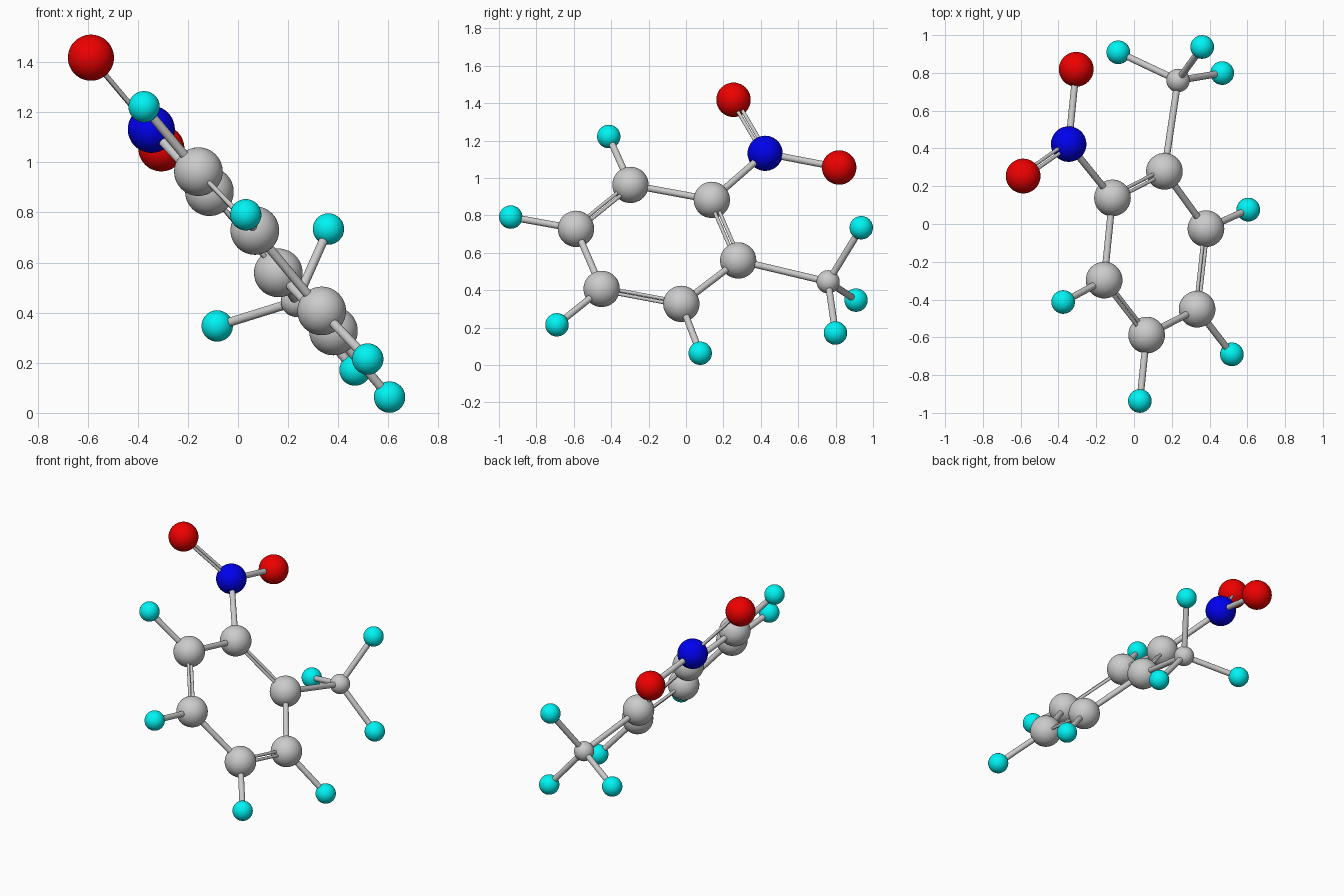
import bpy
from mathutils import Vector

if "Cube" in bpy.data.objects:
    bpy.data.objects.remove(bpy.data.objects["Cube"])

# atom name: (kind, position)
ATOMS = {
    "ring_carbon_1": ("carbon", (-.114, .138, .883)),
    "ring_carbon_2": ("carbon", (.161, .279, .559)),
    "ring_carbon_3": ("carbon", (.381, -.025, .327)),
    "ring_carbon_4": ("carbon", (.334, -.451, .407)),
    "ring_carbon_5": ("carbon", (.067, -.588, .728)),
    "ring_carbon_6": ("carbon", (-.158, -.297, .963)),
    "nitrogen": ("nitrogen", (-.346, .423, 1.132)),
    "oxygen_single": ("oxygen", (-.306, .819, 1.056)),
    "oxygen_double": ("oxygen", (-.587, .254, 1.418)),
    "methyl_carbon": ("small_carbon", (.233, .760, .445)),
    "methyl_hydrogen_1": ("hydrogen", (-.083, .909, .347)),
    "methyl_hydrogen_2": ("hydrogen", (.361, .937, .734)),
    "methyl_hydrogen_3": ("hydrogen", (.467, .799, .171)),
    "ring_hydrogen_3": ("hydrogen", (.605, .076, .063)),
    "ring_hydrogen_4": ("hydrogen", (.518, -.690, .215)),
    "ring_hydrogen_5": ("hydrogen", (.031, -.937, .791)),
    "ring_hydrogen_6": ("hydrogen", (-.375, -.413, 1.222)),
}
RADIUS = {"carbon": .097, "small_carbon": .062, "nitrogen": .094,
          "oxygen": .092, "hydrogen": .0625}
COLOUR = {"nitrogen": (0, 0, .85, 1), "oxygen": (.85, 0, 0, 1),
          "hydrogen": (0, .9, .9, 1)}
POS = {name: Vector(p) for name, (_, p) in ATOMS.items()}

mats = {}
for kind, colour in COLOUR.items():
    mats[kind] = bpy.data.materials.new(kind + "_colour")
    mats[kind].diffuse_color = colour


def rod(name, a, b, radius):
    d = b - a
    bpy.ops.mesh.primitive_cylinder_add(vertices=24, radius=radius, depth=d.length,
                                        location=(a + b) / 2,
                                        rotation=d.to_track_quat('Z', 'Y').to_euler())
    bpy.context.object.name = name
    bpy.ops.object.shade_smooth_by_angle()


def bond(a, b, normal=None):
    """Single rod, or a pair of thin rods lying in the plane with this normal."""
    pa, pb = POS[a], POS[b]
    name = f"bond_{a}_to_{b}"
    if normal is None:
        rod(name, pa, pb, .018)
        return
    side = normal.cross(pb - pa).normalized() * .013
    for tag, s in (("a", 1), ("b", -1)):
        rod(f"{name}_{tag}", pa + side * s, pb + side * s, .0095)


# atoms
for name, (kind, p) in ATOMS.items():
    bpy.ops.mesh.primitive_uv_sphere_add(segments=48, ring_count=24,
                                         radius=RADIUS[kind], location=p)
    ob = bpy.context.object
    ob.name = name
    bpy.ops.object.shade_smooth()
    if kind in mats:
        ob.data.materials.append(mats[kind])

# ring bonds, alternating double and single
ring = [f"ring_carbon_{i}" for i in range(1, 7)]
ring_normal = (POS[ring[2]] - POS[ring[0]]).cross(POS[ring[4]] - POS[ring[0]])
for i in range(6):
    bond(ring[i], ring[(i + 1) % 6], ring_normal if i % 2 == 0 else None)

# hydrogens on the ring
for i in range(3, 7):
    bond(f"ring_carbon_{i}", f"ring_hydrogen_{i}")

# nitro group
n = POS["nitrogen"]
nitro_normal = (POS["oxygen_single"] - n).cross(POS["oxygen_double"] - n)
bond("ring_carbon_1", "nitrogen")
bond("nitrogen", "oxygen_single")
bond("nitrogen", "oxygen_double", nitro_normal)

# methyl group
bond("ring_carbon_2", "methyl_carbon")
for i in range(1, 4):
    bond("methyl_carbon", f"methyl_hydrogen_{i}")

for m in bpy.data.materials:
    if m.users and not m.is_grease_pencil:
        m.use_nodes = True
        m.node_tree.nodes["Principled BSDF"].inputs["Base Color"].default_value = m.diffuse_color
